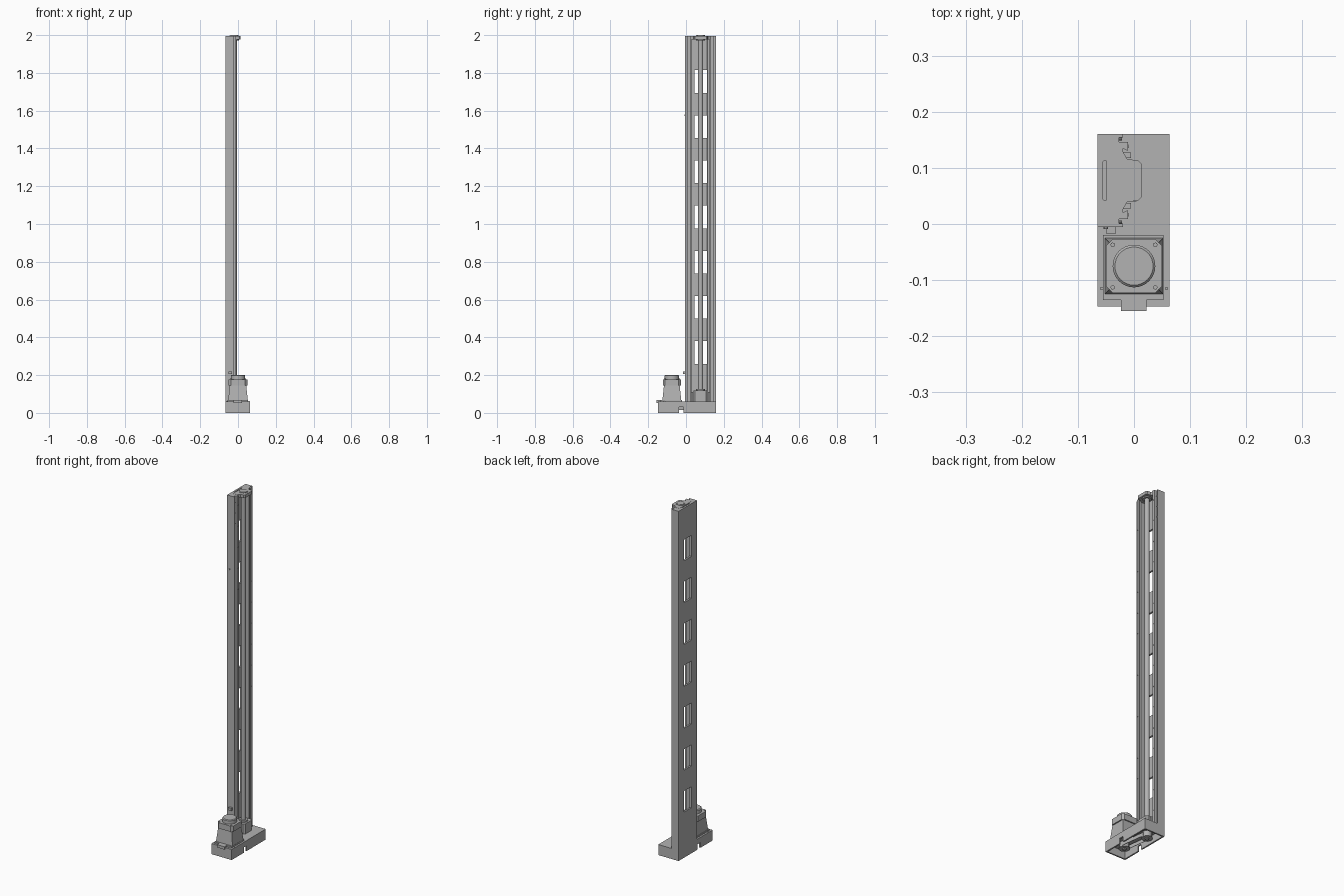
import bpy, bmesh, math
from mathutils import Matrix

cube = bpy.data.objects.get("Cube")
if cube:
    bpy.data.objects.remove(cube, do_unlink=True)

YC = 0.0775     # lead screw axis
XS = -0.02
YM = -0.075     # motor axis
BASE_TOP = 0.06


def material(name, value):
    m = bpy.data.materials.new(name)
    m.use_nodes = True
    col = (value, value, value, 1)
    m.diffuse_color = col
    m.node_tree.nodes["Principled BSDF"].inputs["Base Color"].default_value = col
    return m


GREY = material("machine grey", 0.45)


def finish(name, bm):
    bmesh.ops.recalc_face_normals(bm, faces=bm.faces)
    me = bpy.data.meshes.new(name)
    bm.to_mesh(me)
    bm.free()
    me.materials.append(GREY)
    ob = bpy.data.objects.new(name, me)
    bpy.context.collection.objects.link(ob)
    return ob


def box(name, x, y, z, bevel=0):
    bm = bmesh.new()
    bmesh.ops.create_cube(bm, size=1)
    for v in bm.verts:
        for i, r in enumerate((x, y, z)):
            v.co[i] = r[0] if v.co[i] < 0 else r[1]
    if bevel:
        edges = [e for e in bm.edges if abs(e.verts[0].co.z - e.verts[1].co.z) > 1e-5]
        bmesh.ops.bevel(bm, geom=edges, offset=bevel, segments=1, affect='EDGES')
    return finish(name, bm)


def prism(name, pts, z0, z1):
    bm = bmesh.new()
    face = bm.faces.new([bm.verts.new((x, y, z0)) for x, y in pts])
    ext = bmesh.ops.extrude_face_region(bm, geom=[face])
    for v in ext["geom"]:
        if isinstance(v, bmesh.types.BMVert):
            v.co.z = z1
    return finish(name, bm)


def cyl(name, x, y, z0, z1, r, r2=None, sides=32, axis='Z'):
    bm = bmesh.new()
    bmesh.ops.create_cone(bm, cap_ends=True, segments=sides, radius1=r,
                          radius2=r if r2 is None else r2, depth=z1 - z0)
    bmesh.ops.translate(bm, verts=bm.verts, vec=(0, 0, (z0 + z1) / 2))
    if axis == 'X':     # x, y then mean the y, z of the axis
        bmesh.ops.transform(bm, verts=bm.verts, matrix=Matrix(((0, 0, 1, 0), (1, 0, 0, x), (0, 1, 0, y), (0, 0, 0, 1))))
    elif axis == 'Y':   # x, y then mean the x, z of the axis
        bmesh.ops.transform(bm, verts=bm.verts, matrix=Matrix(((1, 0, 0, x), (0, 0, 1, 0), (0, 1, 0, y), (0, 0, 0, 1))))
    else:
        bmesh.ops.translate(bm, verts=bm.verts, vec=(x, y, 0))
    ob = finish(name, bm)
    if sides > 8:
        smooth(ob)
    return ob


def smooth(ob):
    bpy.ops.object.select_all(action='DESELECT')
    ob.select_set(True)
    bpy.context.view_layer.objects.active = ob
    bpy.ops.object.shade_smooth_by_angle(angle=math.radians(35))


def cut(ob, cutters):
    for c in cutters:
        c.hide_render = True
        m = ob.modifiers.new("cut", 'BOOLEAN')
        m.operation = 'DIFFERENCE'
        m.solver = 'EXACT'
        m.object = c
    bpy.context.view_layer.update()
    dg = bpy.context.evaluated_depsgraph_get()
    me = bpy.data.meshes.new_from_object(ob.evaluated_get(dg))
    ob.modifiers.clear()
    ob.data = me
    for c in cutters:
        bpy.data.objects.remove(c, do_unlink=True)


# Column: mirrored channel profile with a dovetail groove in each flange
half = [(-0.065, 0.0825), (-0.02, 0.0825), (-0.02, 0.077), (-0.027, 0.077),
        (-0.027, 0.069), (-0.011, 0.069), (-0.011, 0.053), (-0.02, 0.057),
        (-0.02, 0.048), (-0.05, 0.048), (-0.05, 0.036), (-0.055, 0.034)]
profile = [(x, YC + w) for x, w in half] + [(x, YC - w) for x, w in reversed(half)]
column = prism("column", profile, BASE_TOP, 1.995)
cut(column, [box("window_cutter", (-0.1, -0.04), (YC - 0.033, YC + 0.033),
                 (0.26 + i * 0.239, 0.38 + i * 0.239)) for i in range(7)])

# Lead screw with its bearings and end plate
cyl("lead_screw", XS, YC, BASE_TOP, 1.998, 0.0135)
box("lower_bearing", (-0.05, 0.012), (YC - 0.037, YC + 0.037), (BASE_TOP, 0.118), 0.008)
cyl("lower_bearing_ring", XS, YC, 0.118, 0.126, 0.024)
plate = [(-0.05, 0.052), (-0.02, 0.052), (-0.012, 0.038), (0.007, 0.036), (0.013, 0.03)]
prism("end_plate", [(x, YC + w) for x, w in plate] + [(x, YC - w) for x, w in reversed(plate)], 1.978, 1.996)
cyl("end_nut", XS, YC, 1.996, 2.0, 0.022, sides=6)
cyl("end_nut_washer", XS, YC, 1.972, 1.998, 0.024)

for name, s in (("left", 1), ("right", -1)):
    # Rubber stops beside the bearing and bolts along the rails
    box("lower_stop_" + name, (-0.05, -0.005), sorted((YC + s * 0.04, YC + s * 0.05)), (BASE_TOP, 0.11))
    for i in range(16):
        z = 0.14 + i * 0.12
        cyl("rail_bolt_" + name, YC + s * 0.061, z, -0.014, -0.0095, 0.003, sides=8, axis='X')
    for z in (1.84, 1.9, 1.96):
        cyl("flange_bolt_" + name, YC + s * 0.074, z, -0.03, -0.021, 0.003, sides=8, axis='X')
box("sensor_plate", (-0.05, -0.032), (-0.017, -0.005), (0.205, 0.22))
cyl("side_bolt", -0.05, 1.575, -0.0085, -0.004, 0.004, sides=8, axis='Y')

# Hollow base housing with a cable notch and a removable front lid
base = box("base_housing", (-0.065, 0.063), (-0.147, 0.16), (0, BASE_TOP))
cut(base, [box("cavity_cutter", (-0.057, 0.055), (-0.139, 0.152), (-0.01, 0.042)),
           box("notch_cutter", (-0.1, 0.1), (-0.038, -0.012), (-0.01, 0.03))])
box("base_connector", (-0.023, 0.022), (-0.155, -0.135), (0.052, 0.068))

# Drive pulleys and belt inside the base
for name, x, y in (("screw_pulley", XS, YC), ("motor_pulley", 0, YM)):
    cyl(name, x, y, 0.012, 0.044, 0.024)
    cyl(name + "_flange", x, y, 0.009, 0.013, 0.029)
    cyl(name + "_hub", x, y, 0.004, 0.012, 0.01)
for name, s in (("left", 1), ("right", -1)):
    belt = [(s * 0.023, YM), (s * 0.025, YM), (XS + s * 0.025, YC), (XS + s * 0.023, YC)]
    prism("belt_" + name, belt, 0.016, 0.036)

# Motor: bolted foot, flared mount, square body and round cap
box("motor_foot", (-0.055, 0.053), (-0.135, -0.02), (BASE_TOP, 0.068))
bm = bmesh.new()
bmesh.ops.create_cube(bm, size=1)
for v in bm.verts:
    w = 0.052 if v.co.z < 0 else 0.043
    v.co = (math.copysign(w, v.co.x), YM + math.copysign(w - 0.002, v.co.y), 0.066 if v.co.z < 0 else 0.15)
finish("motor_mount", bm)
box("motor_body", (-0.05, 0.05), (YM - 0.048, YM + 0.048), (0.145, 0.178), 0.012)
cyl("motor_cap", 0, YM, 0.178, 0.197, 0.038)
cyl("motor_cap_top", 0, YM, 0.197, 0.201, 0.038, 0.034)
for sx in (-1, 1):
    for sy in (-1, 1):
        cyl("motor_bolt", sx * 0.038, YM + sy * 0.038, 0.178, 0.181, 0.004, sides=8)
    cyl("base_bolt", sx * 0.058, -0.115, BASE_TOP, 0.063, 0.003, sides=8)
